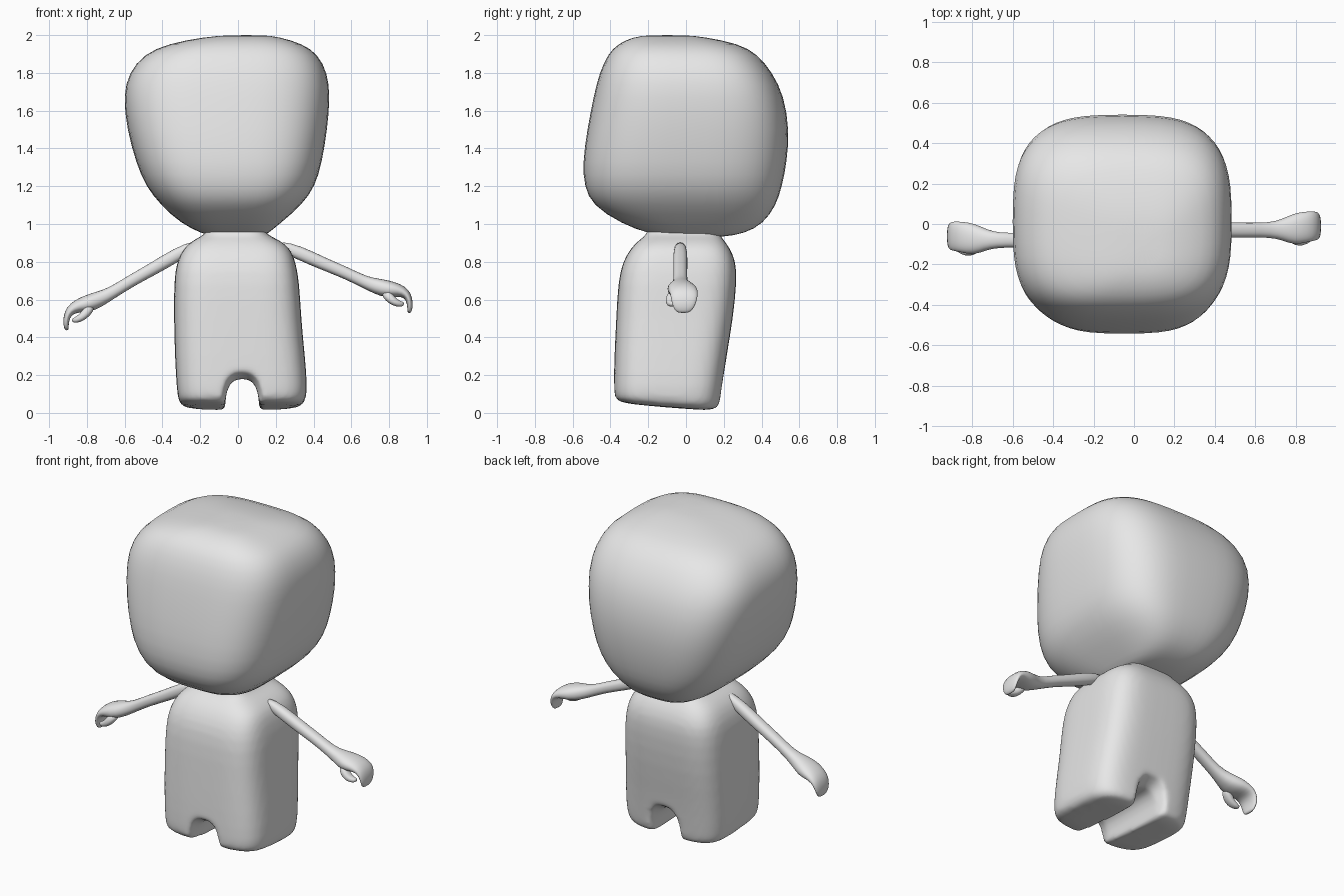
import bpy, bmesh, math
from mathutils import Vector

if "Cube" in bpy.data.objects:
    bpy.data.objects.remove(bpy.data.objects["Cube"], do_unlink=True)

grey = bpy.data.materials.new("plain_grey")
grey.use_nodes = True
grey.diffuse_color = (0.8, 0.8, 0.8, 1)
grey.node_tree.nodes["Principled BSDF"].inputs["Base Color"].default_value = (0.8, 0.8, 0.8, 1)


def ring(centre, u, v, n, count):
    """Superellipse section spanned by the half axes u and v."""
    points = []
    for i in range(count):
        a = math.tau * (i + 0.5) / count
        c, s = math.cos(a), math.sin(a)
        points.append(Vector(centre)
                      + Vector(u) * math.copysign(abs(c) ** (2 / n), c)
                      + Vector(v) * math.copysign(abs(s) ** (2 / n), s))
    return points


def loft(name, rings, subdivide=1):
    """Skin the rings into a closed, smooth object."""
    bm = bmesh.new()
    rows = [[bm.verts.new(p) for p in r] for r in rings]
    count = len(rows[0])
    for low, high in zip(rows, rows[1:]):
        for i in range(count):
            j = (i + 1) % count
            bm.faces.new((low[i], low[j], high[j], high[i]))
    bm.faces.new(rows[0])
    bm.faces.new(rows[-1])
    bmesh.ops.recalc_face_normals(bm, faces=bm.faces)
    for face in bm.faces:
        face.smooth = True
    mesh = bpy.data.meshes.new(name)
    bm.to_mesh(mesh)
    bm.free()
    mesh.materials.append(grey)
    obj = bpy.data.objects.new(name, mesh)
    bpy.context.scene.collection.objects.link(obj)
    if subdivide:
        mod = obj.modifiers.new("smooth_surface", "SUBSURF")
        mod.levels = mod.render_levels = subdivide
    return obj


def stack(sections, n):
    """Level sections given as height, x range, y range and slope along y."""
    rings = []
    for z, x0, x1, y0, y1, slope in sections:
        ry = (y1 - y0) / 2
        rings.append(ring(((x0 + x1) / 2, (y0 + y1) / 2, z),
                          ((x1 - x0) / 2, 0, 0), (0, ry, slope * ry), n, 32))
    return rings


# Head: large rounded block, narrowing to the chin
loft("head", stack([
    (0.93, -0.13, 0.12, -0.08, 0.20, 0),
    (0.95, -0.19, 0.16, -0.20, 0.31, 0),
    (1.00, -0.30, 0.22, -0.34, 0.41, 0),
    (1.10, -0.41, 0.34, -0.50, 0.48, 0),
    (1.20, -0.49, 0.41, -0.54, 0.51, 0),
    (1.32, -0.54, 0.445, -0.55, 0.535, 0),
    (1.50, -0.59, 0.475, -0.525, 0.55, 0),
    (1.68, -0.61, 0.49, -0.49, 0.52, 0),
    (1.80, -0.58, 0.475, -0.46, 0.46, 0),
    (1.90, -0.50, 0.425, -0.415, 0.38, 0),
    (1.955, -0.37, 0.34, -0.36, 0.28, 0),
    (1.99, -0.18, 0.22, -0.28, 0.10, 0),
    (2.00, -0.05, 0.14, -0.20, 0.00, 0),
], 3.2))

# Body: tapered block with a short neck
body = loft("body", stack([
    (0.025, -0.29, 0.325, -0.34, 0.16, -0.09),
    (0.055, -0.315, 0.355, -0.38, 0.18, -0.06),
    (0.12, -0.325, 0.37, -0.385, 0.19, 0),
    (0.30, -0.335, 0.355, -0.38, 0.215, 0),
    (0.50, -0.34, 0.335, -0.37, 0.25, 0),
    (0.70, -0.34, 0.325, -0.36, 0.27, 0),
    (0.80, -0.325, 0.305, -0.335, 0.265, 0),
    (0.87, -0.29, 0.28, -0.295, 0.235, 0),
    (0.915, -0.24, 0.22, -0.25, 0.20, 0),
    (0.94, -0.18, 0.16, -0.21, 0.18, 0),
    (0.97, -0.16, 0.13, -0.20, 0.17, 0),
    (1.03, -0.16, 0.13, -0.20, 0.17, 0),
], 4))

# Arch between the legs, flared at the front and back
arch = loft("leg_arch_cutter", [
    ring((0.022, y, 0), (w, 0, 0), (0, 0, h), 2.8, 32)
    for y, w, h in ((-0.46, 0.14, 0.25), (-0.38, 0.11, 0.22), (-0.31, 0.09, 0.18),
                    (0.12, 0.09, 0.18), (0.19, 0.11, 0.22), (0.27, 0.14, 0.25))
], 0)
arch.hide_render = True
arch.display_type = "WIRE"
cut = body.modifiers.new("leg_gap", "BOOLEAN")
cut.operation = "DIFFERENCE"
cut.object = arch
blend = body.modifiers.new("blend", "REMESH")
blend.mode = "VOXEL"
blend.voxel_size = 0.015
blend.use_smooth_shade = True
soften = body.modifiers.new("soften", "SMOOTH")
soften.factor = 0.5
soften.iterations = 6


def limb(name, path, side, shift, drop):
    """Tube in the xz plane: x, y, z, half width along y, half thickness."""
    centres = [Vector((x, y, z - drop * (x - 0.25))) for x, y, z, w, t in path]
    rings = []
    for i, (x, y, z, w, t) in enumerate(path):
        d = centres[min(i + 1, len(path) - 1)] - centres[max(i - 1, 0)]
        across = Vector((-d.z, 0, d.x)).normalized() * t
        rings.append(ring(centres[i], (0, w, 0), across, 2.3, 16))
    for r in rings:
        for p in r:
            p.x *= side
            p.y += shift
    loft(name, rings)


# Arm running into a mitten hand whose fingers curl down
ARM = [
    (0.21, -0.03, 0.89, 0.025, 0.025),
    (0.32, -0.03, 0.85, 0.038, 0.038),
    (0.45, -0.03, 0.79, 0.038, 0.034),
    (0.57, -0.03, 0.742, 0.037, 0.032),
    (0.67, -0.03, 0.692, 0.037, 0.032),
    (0.73, -0.028, 0.672, 0.052, 0.042),
    (0.79, -0.025, 0.655, 0.08, 0.048),
    (0.85, -0.015, 0.65, 0.078, 0.036),
    (0.89, -0.01, 0.632, 0.074, 0.026),
    (0.907, -0.01, 0.60, 0.07, 0.018),
    (0.912, -0.012, 0.56, 0.058, 0.015),
    (0.905, -0.015, 0.527, 0.035, 0.010),
]
THUMB = [
    (0.775, -0.06, 0.645, 0.03, 0.025),
    (0.80, -0.075, 0.61, 0.032, 0.026),
    (0.83, -0.08, 0.585, 0.028, 0.021),
    (0.86, -0.075, 0.575, 0.022, 0.016),
    (0.88, -0.07, 0.578, 0.012, 0.009),
]
for label, side, shift, drop in (("left", 1, 0, 0), ("right", -1, -0.05, 0.14)):
    limb(label + "_arm", ARM, side, shift, drop)
    limb(label + "_thumb", THUMB, side, shift, drop)
